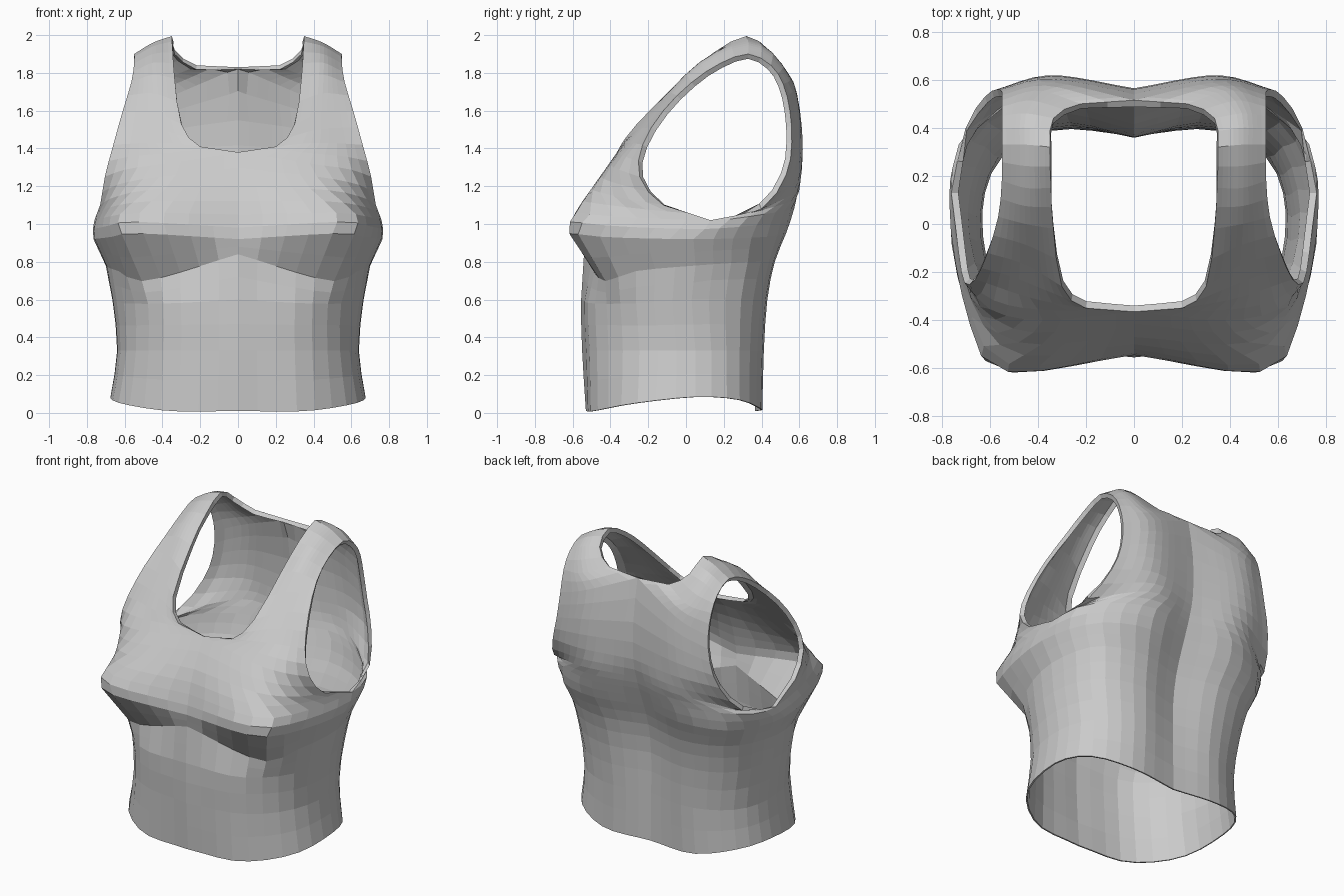
import bpy, bmesh
from mathutils import Vector

if "Cube" in bpy.data.objects:
    bpy.data.objects.remove(bpy.data.objects["Cube"])

COLS, SUB = 10, 2      # columns per half panel, steps between key rows

# Half rings below the underarm: front centre -> bust -> side seam -> back centre
lower = [
    [(0, -.53, .01), (.36, -.49, .01), (.62, -.28, .05), (.675, .05, .085), (.58, .28, .07), (.33, .40, .02), (0, .375, .01)],
    [(0, -.55, .33), (.36, -.49, .33), (.58, -.27, .33), (.64, .05, .33), (.55, .29, .33), (.30, .41, .33), (0, .37, .33)],
    [(0, -.555, .6), (.36, -.50, .58), (.60, -.27, .58), (.665, .03, .6), (.57, .32, .6), (.30, .43, .6), (0, .37, .6)],
    [(0, -.54, .84), (.48, -.44, .70), (.63, -.27, .75), (.70, .05, .78), (.60, .36, .8), (.32, .47, .8), (0, .40, .8)],
    [(0, -.545, .92), (.53, -.615, .95), (.68, -.41, .93), (.765, .04, .92), (.64, .40, .93), (.33, .53, .95), (0, .45, .95)],
    [(0, -.52, 1.05), (.51, -.585, 1.06), (.68, -.37, 1.04), (.76, .13, 1.02), (.68, .40, 1.05), (.34, .57, 1.08), (0, .50, 1.08)],
]
# Rows from neck edge (or centre) to armhole edge, up the front and over the shoulder
front_upper = [
    [(0, -.47, 1.2), (.47, -.495, 1.18), (.66, -.34, 1.14), (.73, -.12, 1.1)],
    [(0, -.365, 1.38), (.38, -.40, 1.32), (.59, -.36, 1.29), (.705, -.245, 1.25)],
    [(.20, -.35, 1.41), (.42, -.31, 1.43), (.66, -.23, 1.42)],
    [(.30, -.26, 1.53), (.45, -.17, 1.59), (.61, -.12, 1.6)],
    [(.335, -.02, 1.77), (.45, 0, 1.79), (.565, .03, 1.75)],
    [(.345, .15, 1.91), (.45, .15, 1.9), (.55, .18, 1.85)],
    [(.35, .32, 1.995), (.45, .33, 1.96), (.55, .33, 1.9)],
]
# The same from the shoulder down the back
back_upper = [
    [(.335, .44, 1.92), (.45, .46, 1.9), (.55, .45, 1.84)],
    [(.22, .50, 1.84), (.40, .555, 1.77), (.55, .515, 1.74)],
    [(0, .515, 1.83), (.35, .59, 1.68), (.55, .55, 1.6)],
    [(0, .56, 1.55), (.34, .615, 1.5), (.57, .56, 1.43)],
    [(0, .56, 1.3), (.35, .615, 1.3), (.62, .53, 1.26)],
    [(0, .53, 1.17), (.35, .595, 1.17), (.70, .40, 1.08)],
]


def spline(pts, steps):
    """Smooth curve through the points, with the given steps per span."""
    p = [Vector(q) for q in pts]
    p = [2 * p[0] - p[1]] + p + [2 * p[-1] - p[-2]]
    out = []
    for a, b, c, d in zip(p, p[1:], p[2:], p[3:]):
        for k in range(steps):
            t = k / steps
            out.append(b + (c - a) * (t / 2) + (2 * a - 5 * b + 4 * c - d) * (t * t / 2)
                       + (3 * b - a - 3 * c + d) * (t ** 3 / 2))
    return out + [p[-2]]


def even(curve, n):
    """Resample a curve to n equal lengths."""
    dist = [0]
    for a, b in zip(curve, curve[1:]):
        dist.append(dist[-1] + (b - a).length)
    out = []
    for k in range(n + 1):
        d = dist[-1] * k / n
        i = next((i for i in range(len(curve) - 1) if dist[i + 1] >= d), len(curve) - 2)
        out.append(curve[i].lerp(curve[i + 1], min(1, (d - dist[i]) / (dist[i + 1] - dist[i]))))
    return out


def straighten(col, span):
    """Make one span of a column straight, for a crisp crease."""
    a, b = col[span * SUB], col[(span + 1) * SUB]
    for k in range(1, SUB):
        col[span * SUB + k] = a.lerp(b, k / SUB)


# Key rows run from front hem, over the shoulder, to back hem
rings = [spline(r, 8) for r in lower]
rows = [even(r[:25], COLS) for r in rings]
rows += [even(spline(r, 8), COLS) for r in front_upper + back_upper]
rows += [even(r[24:][::-1], COLS) for r in reversed(rings)]

columns = [spline([r[j] for r in rows], SUB) for j in range(COLS + 1)]
count = len(columns[0])

# Crisp fold under the bust and clean neck edge corners
for col in columns:
    for span in (2, 3):
        straighten(col, span)
for span in (7, 14):
    straighten(columns[0], span)

# Keep centre lines on the mirror plane and join the side seam
for k, v in enumerate(columns[0]):
    if k <= 7 * SUB or k >= 15 * SUB:
        v.x = 0
for k in range(5 * SUB + 1):
    columns[-1][count - 1 - k] = columns[-1][k].copy()

# Tank top surface
bm = bmesh.new()
grid = [[bm.verts.new(v) for v in col] for col in columns]
for j in range(COLS):
    for k in range(count - 1):
        bm.faces.new((grid[j][k], grid[j + 1][k], grid[j + 1][k + 1], grid[j][k + 1]))
bmesh.ops.remove_doubles(bm, verts=bm.verts, dist=0.0005)
bm.verts.index_update()
# Neck and armhole edges: open, away from the hem and (unless on the neck) the centre
rim = [v.index for v in bm.verts if v.is_boundary and v.co.z > 1 and (v.co.x > 0.001 or abs(v.co.z - 1.38) < .01 or v.co.z > 1.8)]
mesh = bpy.data.meshes.new("tank_top")
bm.to_mesh(mesh)
bm.free()
top = bpy.data.objects.new("tank_top", mesh)
bpy.context.collection.objects.link(top)
top.vertex_groups.new(name="rim").add(rim, 1, 'REPLACE')

# Mirror the half and give the cloth thickness, thicker at the turned rims
mirror = top.modifiers.new("mirror", 'MIRROR')
mirror.merge_threshold = 0.001
cloth = top.modifiers.new("cloth", 'SOLIDIFY')
cloth.thickness = 0.03
cloth.offset = -1
cloth.vertex_group = "rim"
cloth.thickness_vertex_group = 0.3
